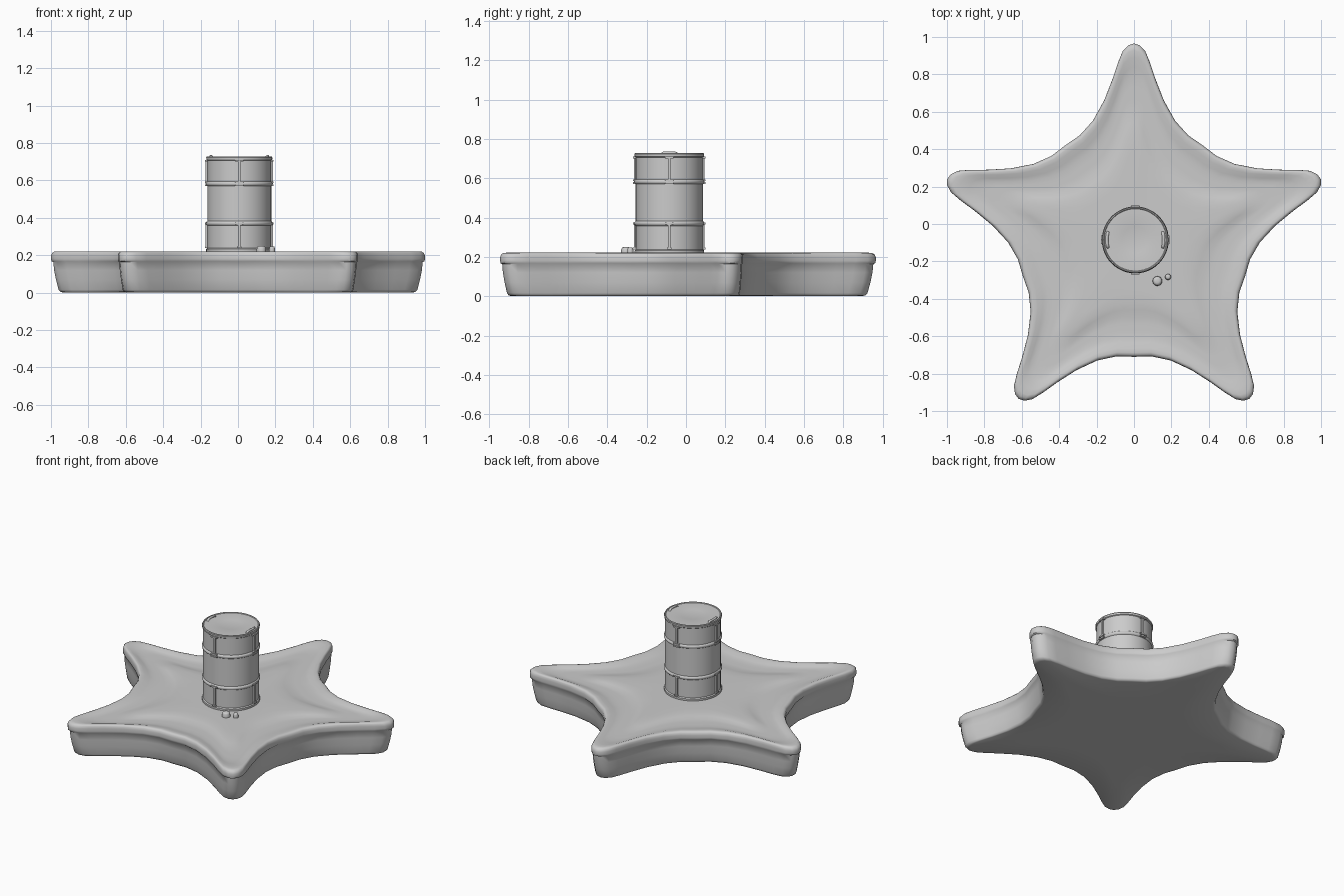
import bpy, bmesh, math
from mathutils import Matrix, Vector

if "Cube" in bpy.data.objects:
    bpy.data.objects.remove(bpy.data.objects["Cube"])

CY = -0.085          # centre of the star and barrel in y
BX = 0.007           # barrel centre in x


def material(name, v):
    m = bpy.data.materials.new(name)
    m.diffuse_color = (v, v, v, 1)
    m.use_nodes = True
    m.node_tree.nodes["Principled BSDF"].inputs["Base Color"].default_value = m.diffuse_color
    return m


grey = material("plain grey", 0.6)


def finish(name, bm, angle=35):
    bmesh.ops.remove_doubles(bm, verts=bm.verts, dist=1e-5)
    bmesh.ops.recalc_face_normals(bm, faces=bm.faces)
    me = bpy.data.meshes.new(name)
    bm.to_mesh(me)
    bm.free()
    ob = bpy.data.objects.new(name, me)
    bpy.context.collection.objects.link(ob)
    me.materials.append(grey)
    bpy.ops.object.select_all(action='DESELECT')
    ob.select_set(True)
    bpy.context.view_layer.objects.active = ob
    bpy.ops.object.shade_smooth_by_angle(angle=math.radians(angle))
    return ob


def skin(bm, rings, centre):
    """Join closed rings of points; close both ends with fans around the centre axis."""
    rows = [[bm.verts.new(p) for p in r] for r in rings]
    n = len(rows[0])
    for a, b in zip(rows, rows[1:]):
        for i in range(n):
            j = (i + 1) % n
            bm.faces.new((a[i], a[j], b[j], b[i]))
    for row in (rows[0], rows[-1]):
        c = bm.verts.new((centre[0], centre[1], row[0].co.z))
        for i in range(n):
            bm.faces.new((row[i], row[(i + 1) % n], c))


def lathe(name, profile, x, y, seg=48, angle=35):
    bm = bmesh.new()
    rings = [[(x + r * math.cos(2 * math.pi * i / seg),
               y + r * math.sin(2 * math.pi * i / seg), z) for i in range(seg)]
             for r, z in profile]
    skin(bm, rings, (x, y))
    return finish(name, bm, angle)


# --- star base: half an arm (sideways, outwards), mirrored and turned five times
half = [(0.03, 1.041), (0.06, 1.01), (0.085, 0.95), (0.115, 0.86), (0.16, 0.745),
        (0.22, 0.637), (0.29, 0.559)]
arm = [(-w, r) for w, r in reversed(half)] + [(0, 1.05)] + half + [(0.367, 0.506)]
outline = []
for k in range(5):
    a = -k * 2 * math.pi / 5
    for w, r in arm:
        outline.append((w * math.cos(a) - r * math.sin(a),
                        w * math.sin(a) + r * math.cos(a)))

# (scale, height) from the underside, up the wall, over the lip, across the top
levels = [(0.3, 0), (0.6, 0), (0.93, 0), (0.95, 0.004), (0.96, 0.016), (0.974, 0.07),
          (0.984, 0.12), (0.988, 0.163), (0.998, 0.168), (1.0, 0.18), (1.0, 0.198),
          (0.995, 0.211), (0.983, 0.219), (0.965, 0.221), (0.93, 0.219), (0.88, 0.211),
          (0.83, 0.206), (0.78, 0.206), (0.72, 0.205), (0.66, 0.206), (0.6, 0.212),
          (0.54, 0.217), (0.45, 0.218), (0.3, 0.219)]
bm = bmesh.new()
skin(bm, [[(x * s, CY + y * s, z) for x, y in outline] for s, z in levels], (0, CY))
finish("star_base", bm, 50)

# --- barrel body with rolled hoops and rim


def hoop(z):
    return [(0.171, z - 0.012), (0.177, z - 0.007), (0.179, z),
            (0.177, z + 0.007), (0.171, z + 0.012)]


profile = [(0.174, 0.2), (0.177, 0.222), (0.177, 0.232), (0.171, 0.238)]
profile += hoop(0.37) + hoop(0.582)
profile += [(0.171, 0.706), (0.176, 0.71), (0.177, 0.722), (0.174, 0.727),
            (0.169, 0.727), (0.166, 0.723), (0.08, 0.723), (0.07, 0.721)]
lathe("barrel", profile, BX, CY)

# --- clamps on the four sides: upright rods with short cross bars


def add_box(bm, size, pos, turn):
    m = turn @ Matrix.Translation(pos) @ Matrix.Diagonal((*size, 1))
    bmesh.ops.create_cube(bm, size=1, matrix=m)


bm = bmesh.new()
for k in range(4):
    turn = Matrix.Translation((BX, CY, 0)) @ Matrix.Rotation(k * math.pi / 2, 4, 'Z')
    for z0, z1 in ((0.24, 0.37), (0.582, 0.71)):
        add_box(bm, (0.014, 0.014, z1 - z0), (0.173, 0, (z0 + z1) / 2), turn)
    for z, w in ((0.243, 0.024), (0.37, 0.045), (0.575, 0.045), (0.59, 0.045),
                 (0.705, 0.045)):
        add_box(bm, (0.016, w, 0.009), (0.176, 0, z), turn)
finish("side_clamps", bm, 30)

# --- two curved handles on the lid
for side, name in ((0, "right_lid_handle"), (math.pi, "left_lid_handle")):
    bm = bmesh.new()
    rings = []
    for i in range(13):
        t = i / 12 * 2 - 1
        a = side + t * 0.3
        z = 0.718 + 0.011 * (1 - t ** 6)
        rings.append([(BX + (0.152 + 0.008 * math.cos(b)) * math.cos(a),
                       CY + (0.152 + 0.008 * math.cos(b)) * math.sin(a),
                       z + 0.007 * math.sin(b))
                      for b in (j * math.pi / 4 for j in range(8))])
    rows = [[bm.verts.new(p) for p in r] for r in rings]
    for p, q in zip(rows, rows[1:]):
        for j in range(8):
            bm.faces.new((p[j], p[(j + 1) % 8], q[(j + 1) % 8], q[j]))
    bm.faces.new(rows[0])
    bm.faces.new(rows[-1])
    finish(name, bm, 50)

# --- two small pebbles beside the barrel
for name, x, y, r, h in (("large_pebble", 0.125, -0.305, 0.026, 0.034),
                         ("small_pebble", 0.182, -0.283, 0.016, 0.032)):
    lathe(name, [(r, 0.212), (r, 0.222), (r * 0.92, 0.216 + h * 0.7),
                 (r * 0.75, 0.216 + h * 0.92), (r * 0.4, 0.216 + h)], x, y, 16, 60)
